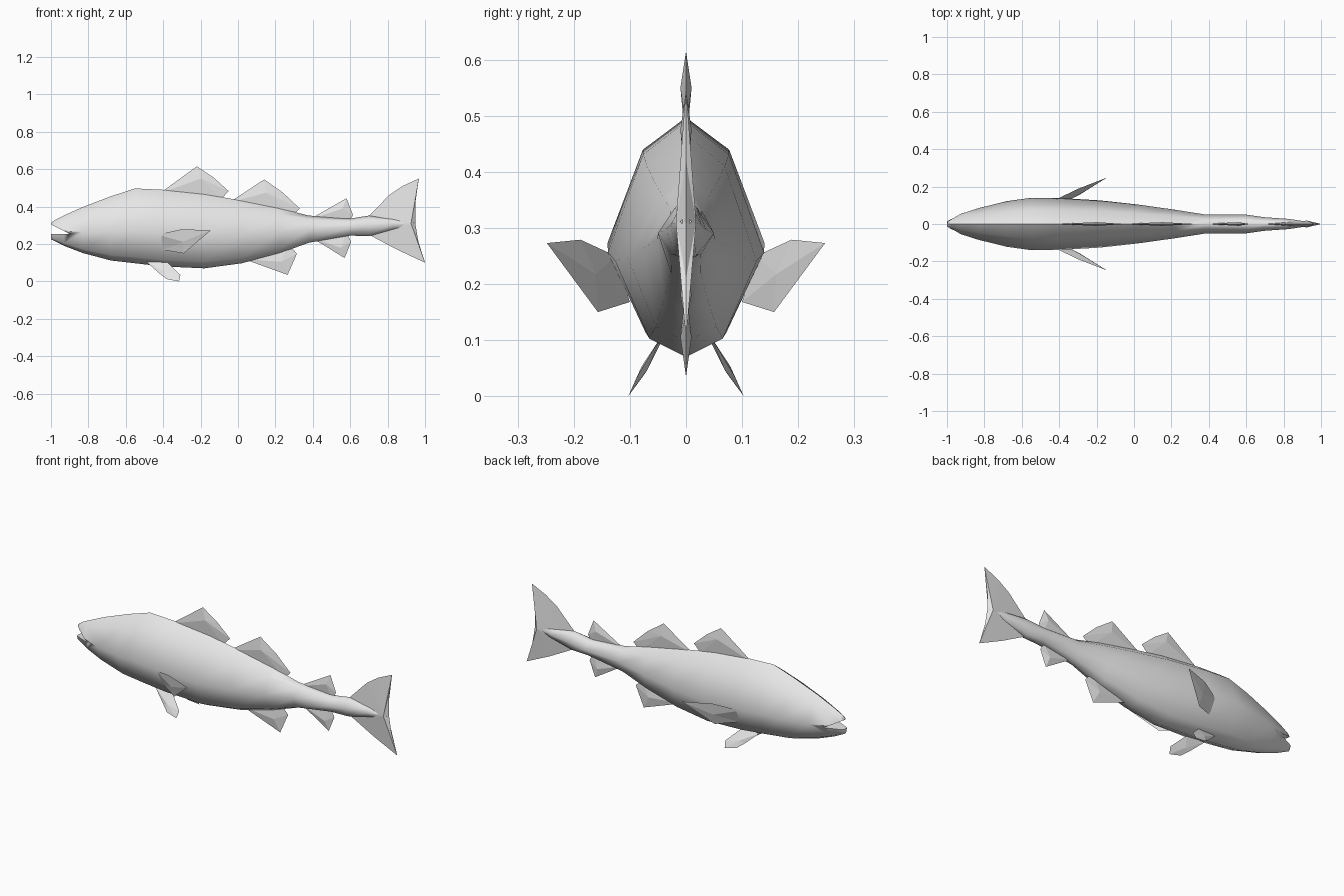
import bpy
import bmesh
import math
from mathutils import Vector

cube = bpy.data.objects.get("Cube")
if cube:
    bpy.data.objects.remove(cube, do_unlink=True)

grey = bpy.data.materials.new("plain grey")
grey.use_nodes = True
grey.diffuse_color = (0.8, 0.8, 0.8, 1)
grey.node_tree.nodes["Principled BSDF"].inputs["Base Color"].default_value = (0.8, 0.8, 0.8, 1)


def make_object(name, bm):
    bmesh.ops.recalc_face_normals(bm, faces=bm.faces)
    mesh = bpy.data.meshes.new(name)
    bm.to_mesh(mesh)
    bm.free()
    mesh.materials.append(grey)
    obj = bpy.data.objects.new(name, mesh)
    bpy.context.collection.objects.link(obj)
    return obj


def activate(obj):
    bpy.ops.object.select_all(action="DESELECT")
    obj.select_set(True)
    bpy.context.view_layer.objects.active = obj


def loft(name, rings):
    """Skin closed rings of points and cap both ends."""
    bm = bmesh.new()
    loops = [[bm.verts.new(p) for p in ring] for ring in rings]
    for a, b in zip(loops, loops[1:]):
        for i in range(len(a)):
            j = (i + 1) % len(a)
            bm.faces.new((a[i], a[j], b[j], b[i]))
    bm.faces.new(loops[0])
    bm.faces.new(loops[-1])
    return make_object(name, bm)


def body_ring(x, bottom, top, half, mid):
    """Eight-sided section, widest at the fraction mid of its height."""
    right = [(0, 1), (0.55, 0.856), (1, mid), (0.52, 0.083), (0, 0)]
    section = right + [(-w, t) for w, t in right[3:0:-1]]
    return [(x, w * half, bottom + t * (top - bottom)) for w, t in section]


def fin(name, outline, ridge, thickness, mirrored=False):
    """Thin-edged blade that swells to a ridge point on each side."""
    pts = [Vector(p) if len(p) == 3 else Vector((p[0], 0, p[1])) for p in outline]
    centre = Vector(ridge) if len(ridge) == 3 else Vector((ridge[0], 0, ridge[1]))
    normal = Vector()
    for a, b in zip(pts, pts[1:] + pts[:1]):
        normal += (a - centre).cross(b - centre)
    normal.normalize()
    bm = bmesh.new()
    rim = [bm.verts.new(p) for p in pts]
    for side in (1, -1):
        peak = bm.verts.new(centre + normal * thickness * side)
        for a, b in zip(rim, rim[1:] + rim[:1]):
            bm.faces.new((a, b, peak))
    obj = make_object(name, bm)
    if mirrored:
        obj.modifiers.new("both sides", "MIRROR").use_axis = (False, True, False)
    return obj


# Body: x, bottom, top, half width, height of widest point
stations = [
    (-1.0, 0.225, 0.312, 0.018, 0.5), (-0.98, 0.215, 0.328, 0.032, 0.5),
    (-0.93, 0.19, 0.353, 0.053, 0.48), (-0.83, 0.152, 0.398, 0.085, 0.46),
    (-0.68, 0.112, 0.455, 0.122, 0.45), (-0.55, 0.097, 0.497, 0.14, 0.44),
    (-0.4, 0.08, 0.49, 0.139, 0.43), (-0.18, 0.07, 0.467, 0.126, 0.43),
    (0.02, 0.097, 0.432, 0.104, 0.45), (0.22, 0.15, 0.392, 0.076, 0.47),
    (0.38, 0.207, 0.352, 0.051, 0.5), (0.6, 0.245, 0.336, 0.05, 0.5),
    (0.7, 0.242, 0.352, 0.036, 0.5), (0.83, 0.275, 0.338, 0.027, 0.5),
    (0.94, 0.305, 0.318, 0.01, 0.5),
]
body = loft("body", [body_ring(*s) for s in stations])

# Mouth: a wedge cut out of the snout
wedge = [(-1.1, 0.25), (-0.9, 0.255), (-1.1, 0.355)]
cutter = loft("mouth_cutter", [[(x, y, z) for x, z in wedge] for y in (-0.2, 0.2)])
cutter.hide_render = True
cut = body.modifiers.new("mouth", "BOOLEAN")
cut.operation = "DIFFERENCE"
cut.solver = "EXACT"
cut.object = cutter
activate(body)
bpy.ops.object.modifier_apply(modifier=cut.name)
bpy.data.objects.remove(cutter, do_unlink=True)
activate(body)
bpy.ops.object.shade_smooth_by_angle(angle=math.radians(65))

# Fins along the back
fin("front_dorsal_fin", [(-0.42, 0.47), (-0.22, 0.615), (-0.13, 0.555), (-0.05, 0.483), (-0.09, 0.44)],
    (-0.2, 0.55), 0.01)
fin("middle_dorsal_fin", [(-0.05, 0.42), (0.14, 0.545), (0.24, 0.475), (0.33, 0.39), (0.29, 0.35)],
    (0.15, 0.475), 0.01)
fin("rear_dorsal_fin", [(0.38, 0.33), (0.58, 0.445), (0.615, 0.355), (0.59, 0.31)],
    (0.56, 0.39), 0.01)

# Fins along the belly
fin("front_anal_fin", [(0.03, 0.12), (0.265, 0.035), (0.315, 0.148), (0.27, 0.2)],
    (0.23, 0.105), 0.01)
fin("rear_anal_fin", [(0.4, 0.23), (0.57, 0.125), (0.605, 0.212), (0.58, 0.26)],
    (0.55, 0.18), 0.01)

# Tail
fin("tail_fin", [(0.7, 0.3), (0.7, 0.35), (0.81, 0.463), (0.88, 0.51), (0.967, 0.55), (0.948, 0.42),
                 (0.948, 0.31), (0.965, 0.21), (1.0, 0.1), (0.85, 0.17), (0.71, 0.245)],
    (0.925, 0.31), 0.018)

# Paired fins on the sides and belly
fin("pectoral_fins", [(-0.43, 0.125, 0.25), (-0.3, 0.188, 0.279), (-0.145, 0.248, 0.273),
                      (-0.29, 0.157, 0.15), (-0.4, 0.1, 0.168)],
    (-0.29, 0.17, 0.215), 0.01, True)
fin("pelvic_fins", [(-0.49, 0.04, 0.105), (-0.42, 0.072, 0.042), (-0.38, 0.094, 0.012),
                    (-0.315, 0.103, 0.0), (-0.308, 0.087, 0.035), (-0.38, 0.045, 0.105)],
    (-0.39, 0.074, 0.05), 0.006, True)
